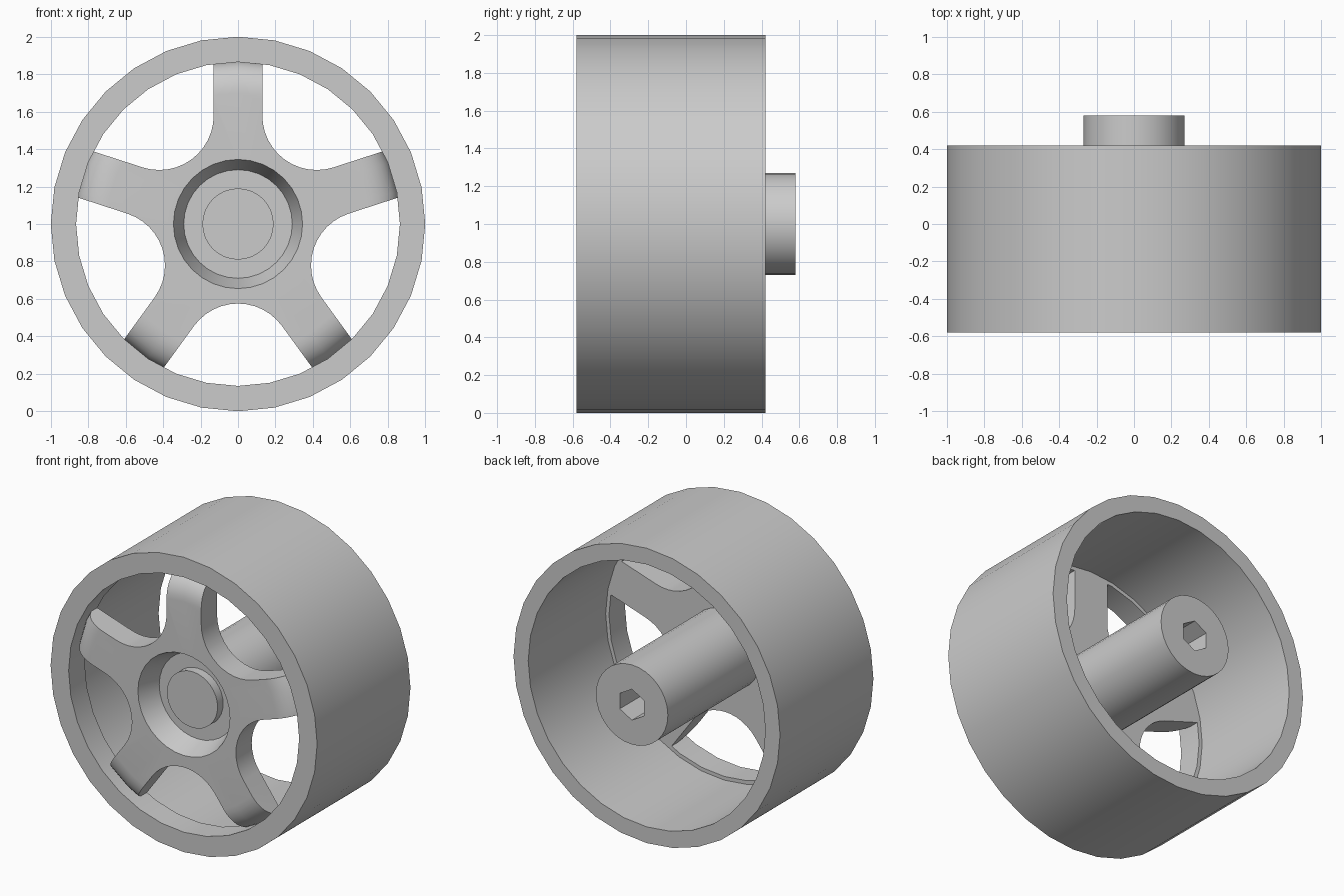
import bpy, bmesh
from math import sin, cos, tan, pi, radians
from mathutils import Vector, Matrix

if "Cube" in bpy.data.objects:
    bpy.data.objects.remove(bpy.data.objects["Cube"])

SIDES = 32
FRONT, BACK = -0.58, 0.42
PLATE_BACK = -0.41
HUB = Matrix.Translation((0, 0, 1))

grey = bpy.data.materials.new("plain_grey")
grey.use_nodes = True
grey.diffuse_color = (0.6, 0.6, 0.6, 1)
grey.node_tree.nodes["Principled BSDF"].inputs["Base Color"].default_value = (0.6, 0.6, 0.6, 1)


def finish(bm, name):
    bmesh.ops.remove_doubles(bm, verts=bm.verts, dist=1e-5)
    bmesh.ops.recalc_face_normals(bm, faces=bm.faces)
    mesh = bpy.data.meshes.new(name)
    bm.to_mesh(mesh)
    bm.free()
    mesh.materials.append(grey)
    obj = bpy.data.objects.new(name, mesh)
    obj.matrix_world = HUB
    bpy.context.collection.objects.link(obj)
    return obj


def lathe(name, profile, closed=False):
    """Turn (radius, y) points round the wheel axis."""
    bm = bmesh.new()
    verts = [bm.verts.new((0, y, r)) for r, y in profile]
    pairs = list(zip(verts, verts[1:] + verts[:1]))
    edges = [bm.edges.new(p) for p in (pairs if closed else pairs[:-1])]
    bmesh.ops.spin(bm, geom=verts + edges, cent=(0, 0, 0), axis=(0, 1, 0),
                   angle=2 * pi, steps=SIDES, use_merge=False)
    return finish(bm, name)


def prism(name, outline, y0, y1):
    """Extrude an (x, z) outline along y."""
    bm = bmesh.new()
    face = bm.faces.new([bm.verts.new((x, y0, z)) for x, z in outline])
    new = bmesh.ops.extrude_face_region(bm, geom=[face])["geom"]
    moved = [v for v in new if isinstance(v, bmesh.types.BMVert)]
    bmesh.ops.translate(bm, verts=moved, vec=(0, y1 - y0, 0))
    return finish(bm, name)


def activate(obj):
    bpy.ops.object.select_all(action="DESELECT")
    obj.select_set(True)
    bpy.context.view_layer.objects.active = obj


def boolean(obj, cutter, operation):
    mod = obj.modifiers.new("shape", "BOOLEAN")
    mod.object, mod.operation, mod.solver = cutter, operation, "EXACT"
    activate(obj)
    bpy.ops.object.modifier_apply(modifier=mod.name)
    bpy.data.objects.remove(cutter)


# Rim, a little thinner behind the spokes
rim = lathe("rim", [(1, FRONT), (1, BACK), (0.89, BACK), (0.89, PLATE_BACK),
                    (0.865, PLATE_BACK), (0.865, FRONT)], closed=True)

# Five-armed star outline, with a round arch between each pair of arms
HALF_WIDTH, ARCH_LOW, STEPS = 0.13, 0.425, 12
a = radians(36)
corner = HALF_WIDTH / sin(a)
d = (ARCH_LOW - corner) / (1 - sin(a))
centre, radius = corner + d, d * sin(a)
tip = Vector((cos(a), sin(a))) * 0.93 + Vector((sin(a), -cos(a))) * HALF_WIDTH
gap = [Vector((tip.x, -tip.y))]
for i in range(STEPS + 1):
    t = (pi / 2 - a) * (2 * i / STEPS - 1)
    gap.append(Vector((centre - radius * cos(t), radius * sin(t))))
gap.append(tip)
outline = []
for k in range(5):
    turn = Matrix.Rotation(radians(-90 + 72 * k), 2)
    outline += [turn @ p for p in gap]
spokes = prism("spokes", outline, FRONT - 0.05, PLATE_BACK + 0.05)

# Turned shape of the spokes: centre cap, dished hub, arm ends curving back
turned = [(0, -0.49), (0.19, -0.49), (0.19, -0.43), (0.29, -0.43), (0.345, FRONT)]
for i in range(9):
    t = pi / 2 * i / 8
    turned.append((0.7 + 0.17 * sin(t), FRONT + 0.14 * (1 - cos(t))))
turned += [(0.87, PLATE_BACK), (0, PLATE_BACK)]
boolean(spokes, lathe("turned_shape", turned), "INTERSECT")

# Axle with a hexagonal socket in its rear end
axle = lathe("axle", [(0, -0.42), (0.27, -0.42), (0.27, 0.58), (0, 0.58)])
hexagon = [(0.105 * sin(k * pi / 3), 0.105 * cos(k * pi / 3)) for k in range(6)]
boolean(axle, prism("socket", hexagon, 0.2, 0.7), "DIFFERENCE")

for obj in (rim, spokes, axle):
    activate(obj)
    bpy.ops.object.shade_smooth_by_angle(angle=radians(30))
